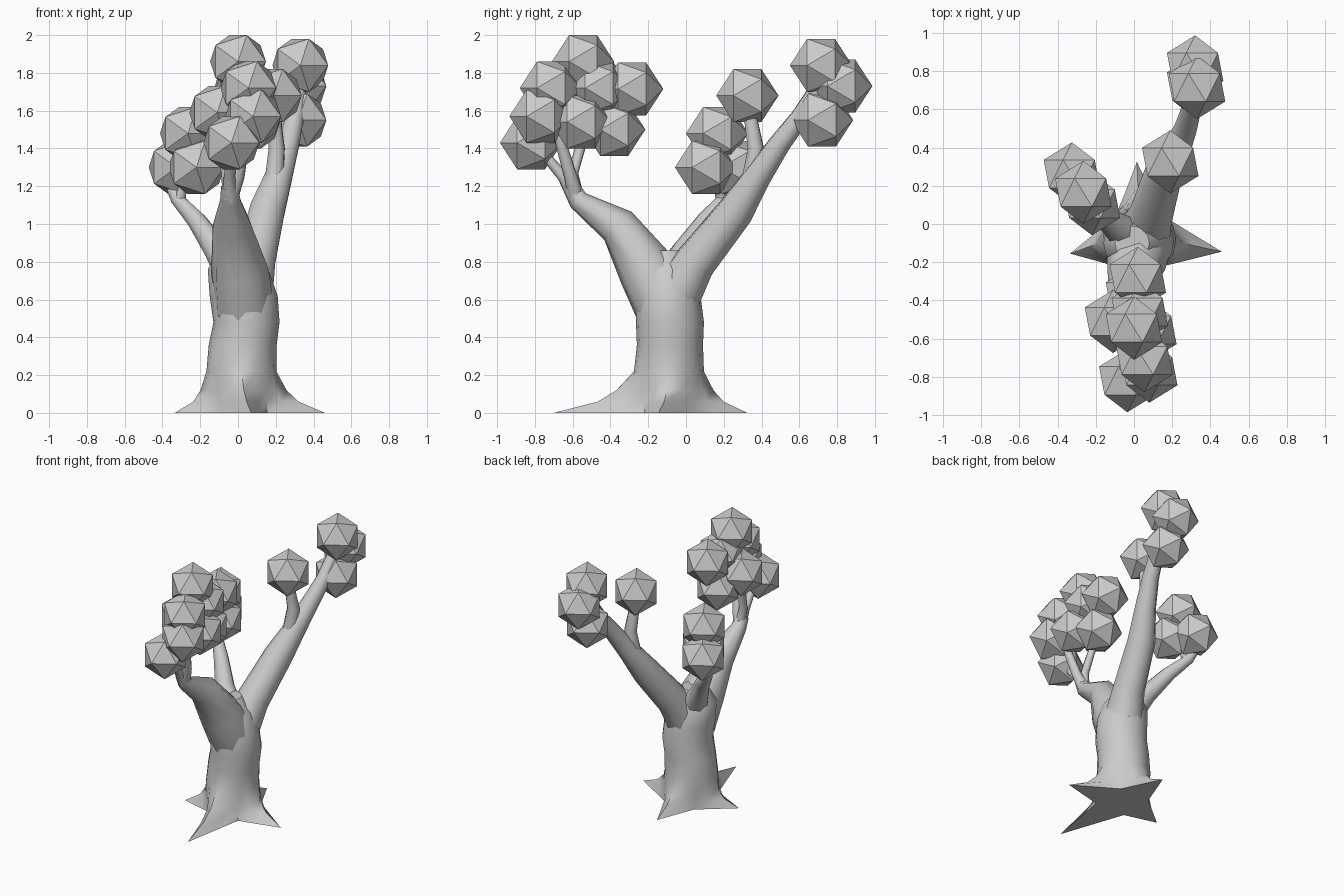
import bpy, bmesh, math
from mathutils import Vector

if "Cube" in bpy.data.objects:
    bpy.data.objects.remove(bpy.data.objects["Cube"])


def tree_mesh(name, bm):
    bmesh.ops.recalc_face_normals(bm, faces=bm.faces)
    me = bpy.data.meshes.new(name)
    bm.to_mesh(me)
    bm.free()
    ob = bpy.data.objects.new(name, me)
    bpy.context.collection.objects.link(ob)
    return ob


def smooth(ob, angle):
    bpy.ops.object.select_all(action='DESELECT')
    ob.select_set(True)
    bpy.context.view_layer.objects.active = ob
    bpy.ops.object.shade_smooth_by_angle(angle=math.radians(angle))


def branch(name, pts):
    """Tapered eight-sided limb; pts are (x, y, z, radius)."""
    cu = bpy.data.curves.new(name, 'CURVE')
    cu.dimensions = '3D'
    cu.bevel_depth = 1.0
    cu.bevel_resolution = 2
    cu.use_fill_caps = True
    sp = cu.splines.new('POLY')
    sp.points.add(len(pts) - 1)
    for p, (x, y, z, r) in zip(sp.points, pts):
        p.co = (x, y, z, 1)
        p.radius = r
    ob = bpy.data.objects.new(name, cu)
    bpy.context.collection.objects.link(ob)
    bpy.ops.object.select_all(action='DESELECT')
    ob.select_set(True)
    bpy.context.view_layer.objects.active = ob
    bpy.ops.object.convert(target='MESH')
    smooth(bpy.context.object, 60)


# Trunk: star-shaped root flare lofted into a round stem
tips = [Vector(p) for p in ((.46, -.145), (.015, .325), (-.335, -.155), (.07, -.70))]
centre = Vector((.03, -.09))
SIDES = 16


def circle_pt(i, c, rx, ry):
    a = math.tau * i / SIDES
    return Vector((c[0] + rx * math.cos(a), c[1] + ry * math.sin(a)))


def star_pt(i):
    k, step = divmod(i, 4)
    base = circle_pt(i, centre, .175, .185)
    if step == 0:
        return tips[k]
    if step == 2:
        return base
    tip = tips[k if step == 1 else (k + 1) % 4]
    valley = circle_pt(4 * k + 2, centre, .175, .185)
    return valley.lerp(tip, .36)


# (z, root weight, centre x, centre y, rx, ry)
levels = [
    (0, 1, .03, -.09, .18, .18),
    (.06, .45, .025, -.09, .18, .185),
    (.12, .22, .02, -.09, .18, .185),
    (.22, 0, .018, -.09, .185, .185),
    (.36, 0, .025, -.085, .18, .175),
    (.48, 0, .045, -.085, .175, .18),
    (.62, 0, .03, -.093, .18, .17),
    (.76, 0, .0, -.10, .16, .15),
    (.86, 0, -.01, -.10, .09, .09),
]
bm = bmesh.new()
rings = []
for z, w, cx, cy, rx, ry in levels:
    ring = []
    for i in range(SIDES):
        p = circle_pt(i, (cx, cy), rx, ry).lerp(star_pt(i), w)
        ring.append(bm.verts.new((p.x, p.y, z)))
    rings.append(ring)
for a, b in zip(rings, rings[1:]):
    for i in range(SIDES):
        j = (i + 1) % SIDES
        bm.faces.new((a[i], a[j], b[j], b[i]))
bm.faces.new(rings[0])
bm.faces.new(rings[-1])
smooth(tree_mesh("trunk", bm), 50)

# Main limbs and twigs
branch("front_limb", [(.03, -.11, .56, .165), (.01, -.21, .76, .155), (-.03, -.36, .99, .105),
                      (-.04, -.57, 1.125, .055), (-.045, -.61, 1.2, .045)])
branch("front_twig_low", [(-.04, -.58, 1.13, .045), (-.045, -.65, 1.25, .03), (-.035, -.76, 1.38, .025)])
branch("front_twig_high", [(-.045, -.58, 1.13, .045), (0, -.61, 1.25, .035), (.03, -.66, 1.42, .03),
                           (.05, -.68, 1.55, .025)])
branch("front_twig_back", [(-.04, -.58, 1.14, .04), (-.06, -.60, 1.27, .03), (-.09, -.53, 1.5, .025)])
branch("rear_limb", [(.04, -.08, .58, .15), (.09, .05, .80, .115), (.155, .265, 1.07, .1),
                     (.22, .385, 1.26, .075), (.27, .50, 1.43, .06), (.30, .60, 1.56, .052),
                     (.32, .70, 1.72, .045)])
branch("rear_twig", [(.19, .34, 1.20, .055), (.205, .37, 1.40, .045), (.19, .335, 1.6, .035)])
branch("left_limb", [(.0, -.08, .70, .11), (-.11, .0, .86, .07), (-.22, .11, 1.02, .052),
                     (-.32, .20, 1.13, .037), (-.35, .225, 1.19, .03)])
branch("left_twig_outer", [(-.335, .21, 1.15, .03), (-.35, .24, 1.22, .022), (-.325, .25, 1.3, .02)])
branch("left_twig_inner", [(-.31, .19, 1.12, .032), (-.29, .17, 1.2, .022), (-.24, .13, 1.27, .02)])

# Leaf clumps: faceted twenty-sided balls, pole axis along y
leaves = [
    (.33, .715, 1.84), (.32, .822, 1.73), (.32, .72, 1.55), (.19, .325, 1.68),
    (-.22, .106, 1.30), (-.265, .165, 1.48), (-.325, .262, 1.30),
    (0, -.545, 1.86), (.055, -.715, 1.72), (.08, -.77, 1.57), (-.035, -.82, 1.43),
    (.075, -.555, 1.54), (.03, -.46, 1.72), (.02, -.285, 1.715), (.0, -.38, 1.50),
    (-.11, -.51, 1.59),
]
for n, loc in enumerate(leaves, 1):
    bpy.ops.mesh.primitive_ico_sphere_add(subdivisions=1, radius=.165, location=loc,
                                          rotation=(math.pi / 2, 0, 0))
    bpy.context.object.name = f"leaf_clump_{n:02d}"
